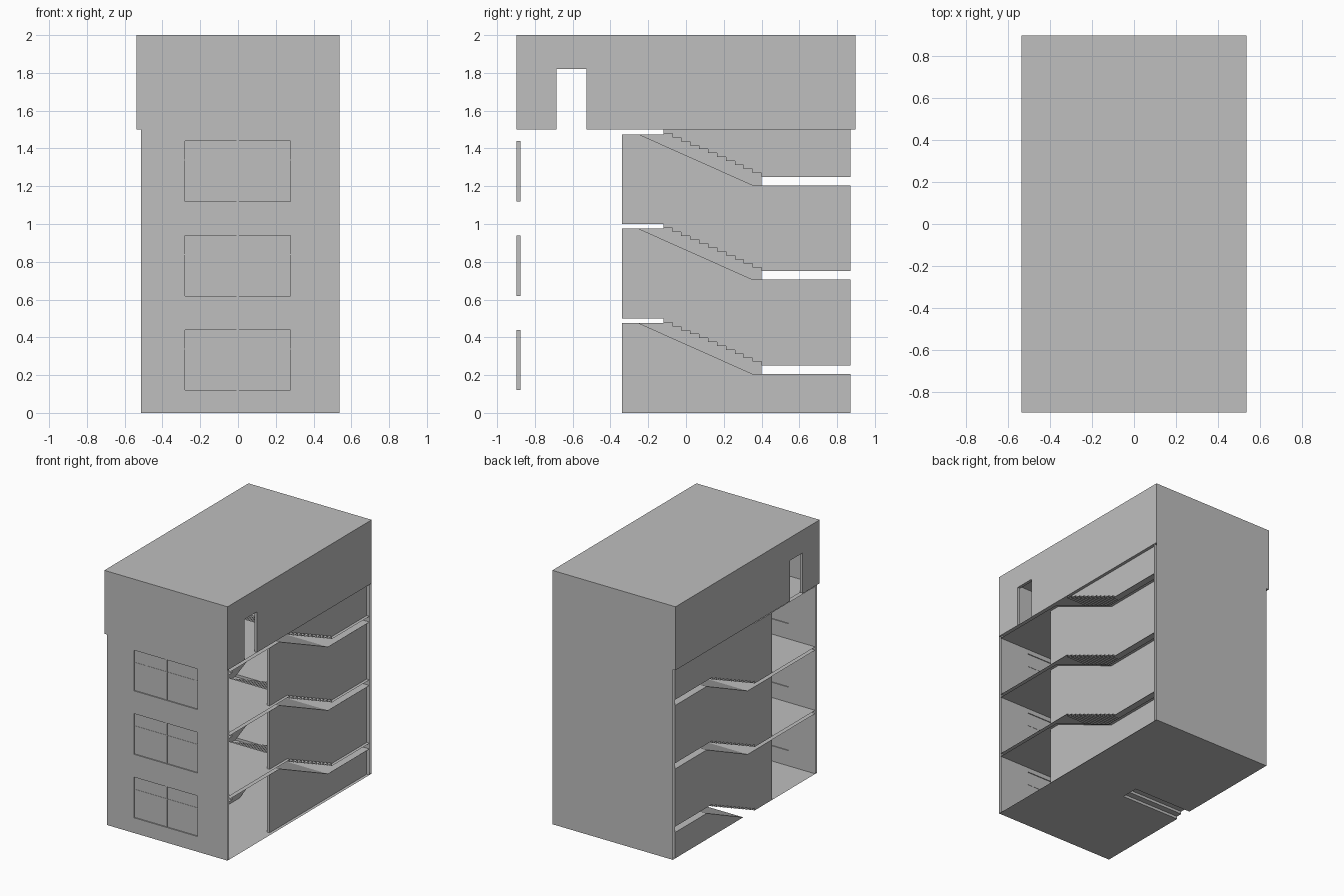
import bpy, bmesh

if "Cube" in bpy.data.objects:
    bpy.data.objects.remove(bpy.data.objects["Cube"])

grey = bpy.data.materials.new("light_grey")
grey.diffuse_color = (0.52, 0.52, 0.52, 1)
grey.use_nodes = True
grey.node_tree.nodes["Principled BSDF"].inputs["Base Color"].default_value = grey.diffuse_color

XL, XR, XO = -0.513, 0.537, 0.513      # storey left end, right end, outer face of stair walls
Y0, Y1 = -0.897, 0.897                 # front and back faces
YF, YB = -0.877, 0.87                  # inner faces of front and back walls
TOP, LAND = -0.12, 0.4                 # where the steps start and end
N = 12                                 # risers in a flight
RISE, RUN = 0.25 / N, (LAND - TOP) / (N - 1)


def finish(name, bm, normals=True):
    if normals:
        bmesh.ops.recalc_face_normals(bm, faces=bm.faces)
    me = bpy.data.meshes.new(name)
    bm.to_mesh(me)
    bm.free()
    me.materials.append(grey)
    ob = bpy.data.objects.new(name, me)
    bpy.context.collection.objects.link(ob)
    return ob


def extrude_x(name, pts, x0, x1, capped=True, cap_pts=None):
    """Sweep a closed (y, z) profile along x; optional separate side plate at x = 0."""
    bm = bmesh.new()
    a = [bm.verts.new((x0, y, z)) for y, z in pts]
    b = [bm.verts.new((x1, y, z)) for y, z in pts]
    for i in range(len(pts)):
        j = (i + 1) % len(pts)
        bm.faces.new((a[i], a[j], b[j], b[i]))
    if capped:
        bm.faces.new(a)
        bm.faces.new(b)
    if cap_pts:
        bm.faces.new([bm.verts.new((0, y, z)) for y, z in cap_pts])
    return finish(name, bm)


def box(name, lo, hi):
    return extrude_x(name, [(lo[1], lo[2]), (hi[1], lo[2]), (hi[1], hi[2]), (lo[1], hi[2])], lo[0], hi[0])


def quads(name, faces):
    bm = bmesh.new()
    for f in faces:
        bm.faces.new([bm.verts.new(p) for p in f])
    bmesh.ops.remove_doubles(bm, verts=bm.verts, dist=1e-5)
    return finish(name, bm)


def steps_down(z):
    """Right flight, from floor z down towards the back landing."""
    out = []
    for i in range(N):
        y = TOP + RUN * i
        out += [(y, z - RISE * i), (y, z - RISE * (i + 1))]
    return out


def steps_up(z):
    """Left flight, from floor z up towards the back landing."""
    out = []
    for i in range(N):
        y = TOP + RUN * i
        out += [(y, z + RISE * i), (y, z + RISE * (i + 1))]
    return out


# ---- stairs with their floor and landing slabs (ends left open) ----
for k in range(3):
    z = 0.5 * k
    t = z + 0.5
    under_r = [(0.355, t - 0.295), (-0.25, t - 0.025)]
    extrude_x(f"right_flight_{k}",
              [(YF, t)] + steps_down(t) + [(YB, t - 0.25), (YB, t - 0.295)] + under_r + [(YF, t - 0.025)],
              0, XR, False,
              steps_down(t)[:-1] + [(LAND, t - 0.27), (0.355, t - 0.27)] + under_r + [(TOP, t - 0.025)])
    if k == 0:
        low, cap_low = [(0.02, 0), (0.02, 0)], [(0.02, 0)]
        pts = steps_up(z) + [(YB, 0.25), (YB, 0.205), (0.475, 0.205), (0.02, 0)]
        cap = steps_up(z) + [(LAND, 0.171), (0.02, 0)]
        # bottom is left open between first riser and underside, as a slit
        ob = extrude_x("left_flight_0", pts, XL, 0, False, cap)
        bm = bmesh.new()
        bm.from_mesh(ob.data)
        slit = [f for f in bm.faces if all(abs(v.co.z) < 1e-5 for v in f.verts)]
        bmesh.ops.delete(bm, geom=slit, context='FACES')
        bm.to_mesh(ob.data)
        bm.free()
    else:
        extrude_x(f"left_flight_{k}",
                  [(YF, z)] + steps_up(z) + [(YB, z + 0.25), (YB, z + 0.205), (0.475, z + 0.205),
                                             (-0.035, z - 0.025), (YF, z - 0.025)],
                  XL, 0, False,
                  steps_up(z) + [(LAND, z + 0.171), (-0.035, z - 0.025), (TOP, z - 0.025)])

# top floor slab on the left half
extrude_x("top_floor", [(YF, 1.5), (YB, 1.5), (YB, 1.475), (YF, 1.475)], XL, 0, False)


# ---- ground floor plate with slit below the first flight ----
def flat(x0, x1, y0, y1):
    return [(x0, y0, 0), (x1, y0, 0), (x1, y1, 0), (x0, y1, 0)]


quads("ground_floor", [flat(XL, XR, Y0, TOP), flat(0, XR, TOP, 0.02), flat(XL, XR, 0.02, Y1)])

# ---- stair side walls, cut by the slots of the stairs ----
W = 0.02
YW = -0.34
extrude_x("right_wall_0", [(YW, 0), (YB, 0), (YB, 0.205), (0.355, 0.205), (-0.25, 0.475), (YW, 0.475)],
          XO - W, XO)
extrude_x("left_wall_0", [(0.02, 0), (YB, 0), (YB, 0.205), (0.475, 0.205)], XL, XL + W)
for k in range(3):
    z = 0.5 * k
    t = z + 0.5
    if k < 2:
        right = [(YW, t)] + steps_down(t) + [(YB, t - 0.25), (YB, t + 0.205), (0.355, t + 0.205),
                                             (-0.25, t + 0.475), (YW, t + 0.475)]
        left_top = [(YB, t + 0.205), (0.475, t + 0.205), (-0.035, t - 0.025), (YW, t - 0.025)]
    else:
        right = steps_down(t) + [(YB, t - 0.25), (YB, t)]
        left_top = [(YB, t), (TOP, t), (TOP, t - 0.025), (YW, t - 0.025)]
    extrude_x(f"right_wall_{k + 1}", right, XO - W, XO)
    extrude_x(f"left_wall_{k + 1}", [(YW, z)] + steps_up(z) + [(YB, z + 0.25)] + left_top, XL, XL + W)

# ---- back wall: two skins with open ends ----
quads("back_wall", [[(XL, y, 0), (XR, y, 0), (XR, y, 1.5), (XL, y, 1.5)] for y in (YB, Y1)])

# ---- front wall: two skins with window openings and reveals ----
WX0, WX1 = -0.28, 0.277
xs = [XL, WX0, WX1, XR]
zs = [0, 0.12, 0.44, 0.62, 0.94, 1.12, 1.44, 1.5]
faces = []
for i in range(3):
    for j in range(7):
        xa, xb, za, zb = xs[i], xs[i + 1], zs[j], zs[j + 1]
        if i == 1 and j % 2 == 1:
            ring = [(xa, za), (xb, za), (xb, zb), (xa, zb)]
            for n in range(4):
                (p, q), (r, s) = ring[n], ring[(n + 1) % 4]
                faces.append([(p, Y0, q), (r, Y0, s), (r, YF, s), (p, YF, q)])
        else:
            for y in (Y0, YF):
                faces.append([(xa, y, za), (xb, y, za), (xb, y, zb), (xa, y, zb)])
quads("front_wall", faces)

# ---- windows: pane, centre post and cross bar ----
for k in range(3):
    za, zb = 0.12 + 0.5 * k, 0.44 + 0.5 * k
    box(f"window_pane_{k}", (WX0, -0.888, za), (WX1, -0.884, zb))
    box(f"window_post_{k}", (-0.008, -0.891, za), (0.006, -0.881, zb))
    box(f"window_bar_{k}", (WX0, -0.89, zb - 0.104), (WX1, -0.882, zb - 0.098))

# ---- top storey: side walls with door openings, front, back and roof ----
T = 0.024
side = [(Y0, 1.5), (-0.686, 1.5), (-0.686, 1.82), (-0.528, 1.82), (-0.528, 1.5), (Y1, 1.5), (Y1, 2), (Y0, 2)]
extrude_x("top_right_wall", side, XR - T, XR)
extrude_x("top_left_wall", side, -XR, -XR + T)
box("top_front_wall", (-XR + T, Y0, 1.5), (XR - T, Y0 + T, 2))
box("top_back_wall", (-XR + T, Y1 - T, 1.5), (XR - T, Y1, 2))
box("roof", (-XR + T, Y0 + T, 1.976), (XR - T, Y1 - T, 2))
